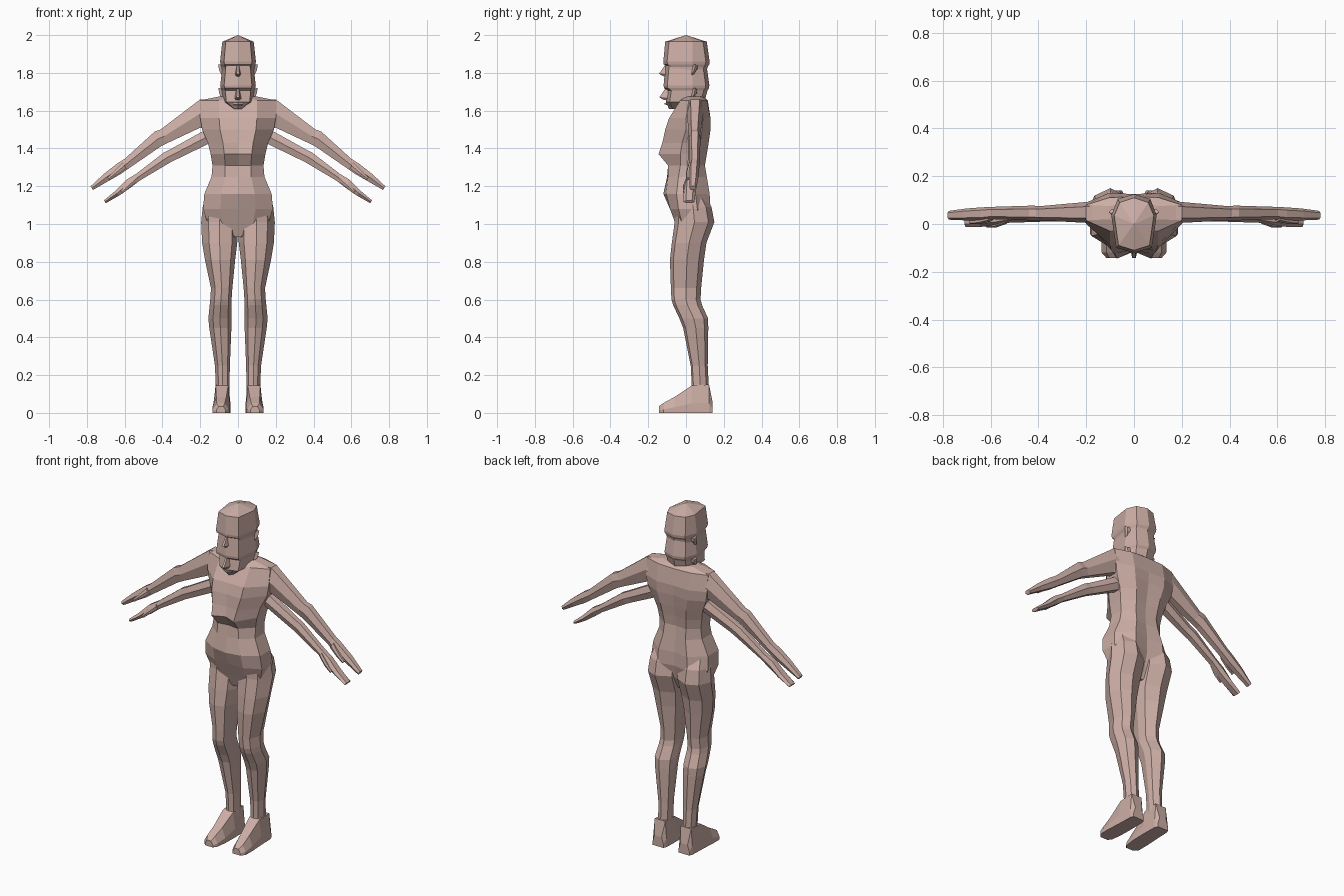
import bpy, bmesh
from mathutils import Vector

skin = bpy.data.materials.new("skin")
skin.diffuse_color = (0.60, 0.42, 0.375, 1)


def loft(name, rings, mirror=False):
    """Skin a series of equal-sized rings with flat faces and cap both ends."""
    bm = bmesh.new()
    loops = [[bm.verts.new(p) for p in ring] for ring in rings]
    n = len(loops[0])
    for a, b in zip(loops, loops[1:]):
        for i in range(n):
            j = (i + 1) % n
            bm.faces.new((a[i], a[j], b[j], b[i]))
    bm.faces.new(loops[0])
    bm.faces.new(loops[-1])
    bmesh.ops.remove_doubles(bm, verts=bm.verts, dist=0.0005)
    bmesh.ops.recalc_face_normals(bm, faces=bm.faces)
    me = bpy.data.meshes.new(name)
    bm.to_mesh(me)
    bm.free()
    me.materials.append(skin)
    ob = bpy.data.objects.new(name, me)
    bpy.context.collection.objects.link(ob)
    if mirror:
        m = ob.modifiers.new("mirror", "MIRROR")
        m.use_mirror_merge = False
    return ob


def symmetric(half):
    """Complete a half outline whose first and last points lie on x = 0."""
    return half + [(-x, y, z) for x, y, z in half[-2:0:-1]]


# Torso: z, half width, front centre, front bulge, side front, side back, back bulge, back centre
torso = [
    (0.93, 0.03, -0.03, -0.03, 0.00, 0.03, 0.06, 0.06),
    (1.00, 0.16, -0.055, -0.055, -0.02, 0.06, 0.11, 0.09),
    (1.08, 0.185, -0.085, -0.085, -0.04, 0.06, 0.13, 0.11),
    (1.16, 0.178, -0.12, -0.105, -0.05, 0.05, 0.125, 0.11),
    (1.25, 0.14, -0.10, -0.095, -0.04, 0.05, 0.11, 0.10),
    (1.31, 0.135, -0.085, -0.095, -0.03, 0.055, 0.10, 0.095),
    (1.37, 0.145, -0.115, -0.145, -0.03, 0.06, 0.11, 0.10),
    (1.43, 0.16, -0.11, -0.125, -0.02, 0.075, 0.12, 0.11),
    (1.50, 0.19, -0.105, -0.11, 0.00, 0.085, 0.13, 0.12),
    (1.56, 0.20, -0.09, -0.09, 0.00, 0.09, 0.13, 0.125),
    (1.655, 0.20, -0.03, -0.03, 0.015, 0.08, 0.11, 0.115),
    (1.675, 0.10, 0.00, 0.00, 0.02, 0.075, 0.085, 0.09),
]
loft("torso", [symmetric([(0, fc, z), (0.5 * w, fb, z), (w, sf, z), (w, sb, z),
                          (0.52 * w, bb, z), (0, bc, z)])
               for z, w, fc, fb, sf, sb, bb, bc in torso])

# Neck
loft("neck", [symmetric([(0, -0.03, z), (w, 0.0, z), (w, 0.06, z), (0, b, z)])
              for z, w, b in [(1.60, 0.085, 0.10), (1.67, 0.07, 0.10), (1.74, 0.06, 0.095)]])

# Legs: z, inner x, outer x, front y, back y
legs = [
    (0.10, 0.045, 0.122, 0.02, 0.13), (0.15, 0.045, 0.118, 0.03, 0.12),
    (0.25, 0.043, 0.122, 0.025, 0.115), (0.45, 0.035, 0.152, -0.015, 0.118),
    (0.50, 0.034, 0.157, -0.035, 0.117), (0.57, 0.034, 0.15, -0.068, 0.085),
    (0.60, 0.034, 0.147, -0.077, 0.077), (0.66, 0.03, 0.143, -0.08, 0.08),
    (0.81, 0.015, 0.175, -0.085, 0.095), (0.90, 0.004, 0.19, -0.075, 0.108),
    (1.01, 0.002, 0.195, -0.06, 0.150), (1.09, 0.01, 0.187, -0.06, 0.135),
    (1.16, 0.03, 0.165, -0.04, 0.09),
]


def leg_ring(z, xi, xo, f, b):
    c, d = (xi + xo) / 2, b - f
    return [(c, f, z), (xo - 0.2 * (xo - xi), f + 0.1 * d, z), (xo, f + 0.5 * d, z),
            (xo - 0.15 * (xo - xi), b - 0.15 * d, z), (c, b, z),
            (xi + 0.08 * (xo - xi), b - 0.2 * d, z), (xi, f + 0.5 * d, z),
            (xi + 0.15 * (xo - xi), f + 0.1 * d, z)]


loft("leg", [leg_ring(*r) for r in legs], mirror=True)

# Feet: y, inner x, outer x, top inset, top z
feet = [(0.14, 0.05, 0.12, 0.012, 0.06), (0.122, 0.042, 0.127, 0.008, 0.15),
        (0.03, 0.04, 0.13, 0.012, 0.145), (-0.06, 0.042, 0.135, 0.02, 0.085),
        (-0.12, 0.05, 0.135, 0.02, 0.052), (-0.143, 0.065, 0.115, 0.012, 0.035)]
loft("foot", [[(a, y, 0), (b, y, 0), (b, y, 0.35 * h), (b - s, y, h), (a + s, y, h), (a, y, 0.35 * h)]
              for y, a, b, s, h in feet], mirror=True)


def limb(name, rings):
    """Six-sided limb from top x/z, bottom x/z and the y range of each ring."""
    out = []
    for xt, zt, xb, zb, y0, y1 in rings:
        d = (y1 - y0) * 0.22
        xm, zm = (xt + xb) / 2, (zt + zb) / 2
        out.append([(xt, y0 + d, zt), (xm, y0, zm), (xb, y0 + d, zb),
                    (xb, y1 - d, zb), (xm, y1, zm), (xt, y1 - d, zt)])
    return loft(name, out, mirror=True)


# Upper pair of arms with hands
limb("upper_arm_pair", [
    (0.15, 1.66, 0.14, 1.50, 0.00, 0.10), (0.20, 1.66, 0.20, 1.51, 0.005, 0.092),
    (0.41, 1.50, 0.37, 1.43, 0.015, 0.075), (0.44, 1.49, 0.41, 1.41, 0.015, 0.077),
    (0.60, 1.345, 0.57, 1.30, 0.02, 0.072), (0.64, 1.32, 0.62, 1.265, 0.015, 0.07),
    (0.71, 1.265, 0.69, 1.225, 0.015, 0.065), (0.78, 1.20, 0.768, 1.18, 0.018, 0.055)])
limb("upper_thumb", [
    (0.61, 1.325, 0.59, 1.295, 0.01, 0.04), (0.655, 1.28, 0.64, 1.26, 0.0, 0.025),
    (0.69, 1.245, 0.68, 1.232, 0.0, 0.02)])

# Lower pair of arms with hands
limb("lower_arm_pair", [
    (0.12, 1.53, 0.12, 1.42, 0.005, 0.085), (0.17, 1.50, 0.155, 1.425, 0.01, 0.08),
    (0.35, 1.40, 0.32, 1.345, 0.01, 0.062), (0.39, 1.38, 0.36, 1.325, 0.01, 0.062),
    (0.54, 1.265, 0.52, 1.23, 0.005, 0.052), (0.59, 1.235, 0.565, 1.195, -0.005, 0.05),
    (0.65, 1.175, 0.63, 1.15, -0.012, 0.05), (0.71, 1.125, 0.70, 1.11, -0.012, 0.045)])
limb("lower_thumb", [
    (0.54, 1.255, 0.53, 1.23, 0.0, 0.025), (0.585, 1.215, 0.57, 1.195, -0.015, 0.01),
    (0.62, 1.175, 0.61, 1.162, -0.015, 0.005)])


# Heads: z, half width, front y, back y
head = [(1.965, 0.083, -0.11, 0.11), (1.86, 0.095, -0.12, 0.125), (1.845, 0.092, -0.118, 0.123),
        (1.832, 0.087, -0.098, 0.115), (1.77, 0.08, -0.108, 0.098), (1.732, 0.022, -0.09, 0.05)]


def make_head(prefix, drop, s):
    def put(p):
        return Vector((p[0] * s, p[1] * s, 2.0 + (p[2] - 2.0) * s - drop))

    crown = [(0.0, 0.0, 2.0)] * 8
    rings = [crown]
    for z, w, f, b in head:
        rings.append(symmetric([(0, f, z), (0.78 * w, f + 0.02, z), (w, 0.035, z),
                                (0.72 * w, b - 0.02, z), (0, b, z)]))
    # Raise the crown's centre ridge toward the front and back
    loft(prefix + "_head", [[put(p) for p in r] for r in rings])
    # Nose wedge
    loft(prefix + "_nose", [[put(p) for p in r] for r in (
        [(-0.008, -0.085, 1.845), (0.008, -0.085, 1.845), (0.005, -0.112, 1.84), (-0.005, -0.112, 1.84)],
        [(-0.02, -0.09, 1.79), (0.02, -0.09, 1.79), (0.007, -0.143, 1.795), (-0.007, -0.143, 1.795)],
        [(-0.015, -0.09, 1.78), (0.015, -0.09, 1.78), (0.005, -0.115, 1.78), (-0.005, -0.115, 1.78)])])
    # Lips
    loft(prefix + "_lips", [[put((x, y, z)) for y, z in (
        (-0.08, 1.768), (f, 1.764), (f, 1.757), (-0.08, 1.752))]
        for x, f in ((-0.025, -0.10), (0, -0.114), (0.025, -0.10))])
    # Ears
    loft(prefix + "_ear", [[put(p) for p in r] for r in (
        [(0.07, 0.025, 1.842), (0.105, 0.05, 1.845), (0.095, 0.06, 1.835), (0.07, 0.06, 1.842)],
        [(0.07, 0.02, 1.82), (0.10, 0.045, 1.815), (0.09, 0.055, 1.815), (0.07, 0.06, 1.82)],
        [(0.07, 0.02, 1.785), (0.084, 0.025, 1.78), (0.08, 0.035, 1.78), (0.07, 0.035, 1.785)])],
        mirror=True)


make_head("upper", 0.0, 1.0)
make_head("lower", 0.127, 0.99)
